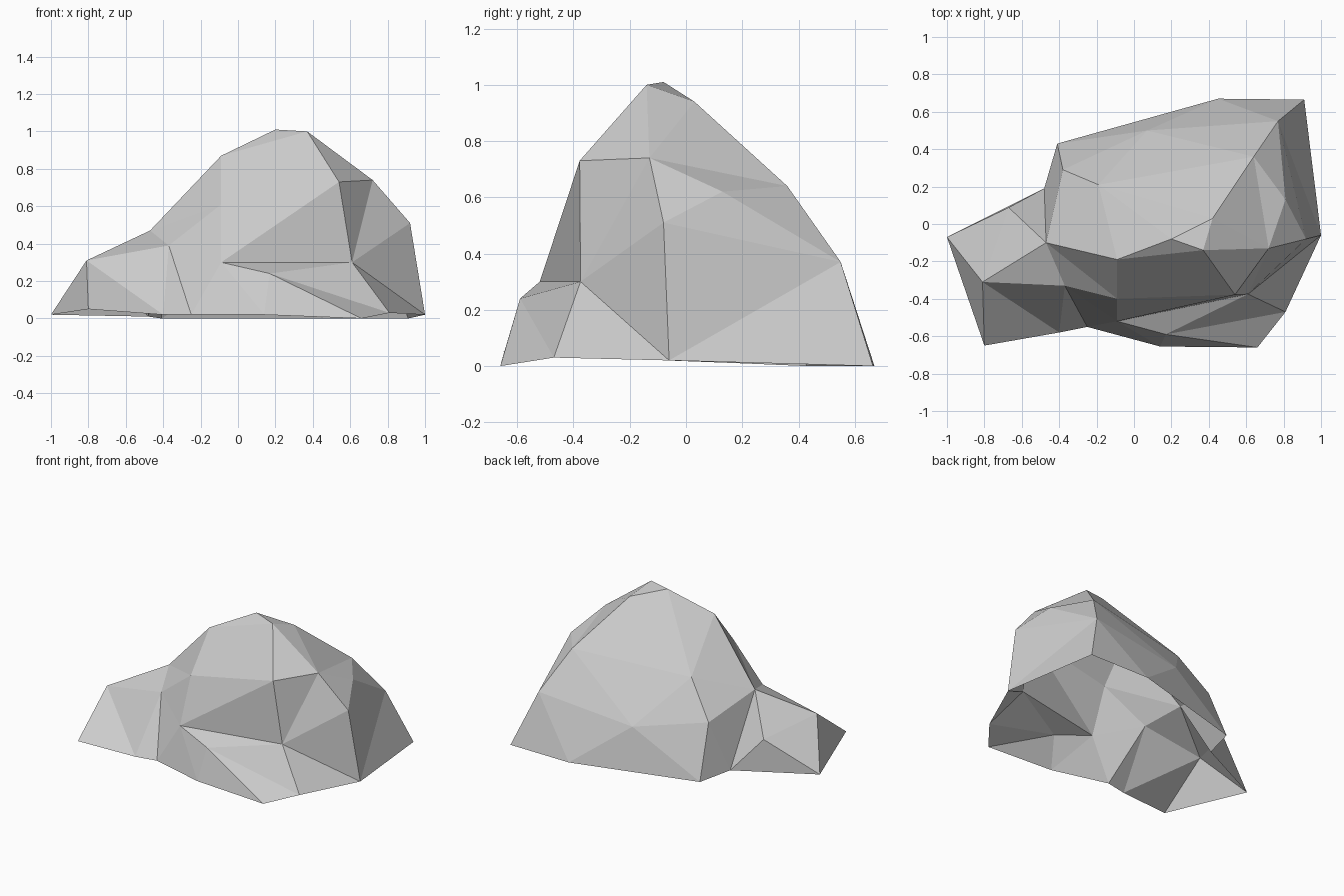
import bpy
from mathutils import Vector
from mathutils.geometry import delaunay_2d_cdt

if "Cube" in bpy.data.objects:
    bpy.data.objects.remove(bpy.data.objects["Cube"])

# Ground outline, counter-clockwise from the far left tip
outline = {
    "A": (-1, -.07, .02), "E": (-.80, -.65, .05), "F": (-.40, -.58, .02),
    "G": (-.25, -.55, .02), "e": (.14, -.655, .02), "d": (.66, -.66, 0),
    "c": (.81, -.47, .03), "b": (1, -.06, .02), "N": (.91, .665, 0),
    "M": (.45, .67, 0), "K": (-.41, .43, 0), "C": (-.48, .19, .01),
}
# Low shoulder on the left
shoulder = {
    "B": (-.67, .088, .24), "D": (-.81, -.31, .31),
    "H": (-.37, -.33, .39), "I": (-.47, -.10, .47),
}
# Summit and upper corners
summit = {
    "R": (.20, -.08, 1.01), "S": (.42, .03, .94), "T": (.37, -.14, 1.0),
    "U": (-.09, -.19, .87), "V": (.72, -.13, .74), "W": (.54, -.378, .73),
    "g": (-.09, -.40, .61), "Q": (-.19, .21, .60), "P": (.64, .36, .64),
}
# Lower flanks and the front ledge
flanks = {
    "J": (-.38, .29, .36), "L": (.07, .50, .29), "O": (.77, .55, .37),
    "Z": (.81, .13, .62), "a": (.92, -.08, .51),
    "X": (.61, -.375, .30), "Y": (-.09, -.52, .30), "f": (.17, -.59, .24),
}
corners = {**outline, **shoulder, **summit, **flanks}

# Creases, each string is a chain of corners
creases = [
    "AEFGedcbNMKCA",                        # ground line
    "ABC", "ADE", "BDI", "BIC", "DF", "DHF", "HIJC",   # shoulder
    "HG", "HY", "Hg", "Ig", "IU", "IQ", "GYe",          # front left
    "YgU", "YWX", "gW", "gT", "UTW", "YXf", "Yfe",      # front face
    "fd", "fc", "XcbX", "XVW", "XaV", "ab",             # ledge and right
    "URTSR", "TVS", "VPS", "VZP", "ZaO", "ZOP", "bON",  # summit to right
    "UQR", "QS", "QP", "QJK", "QLJ", "KLM", "LP", "LO", "MO",  # back
]

names = list(corners)
index = {name: i for i, name in enumerate(names)}
edges = {tuple(sorted((index[a], index[b])))
         for chain in creases for a, b in zip(chain, chain[1:])}
flat = [Vector(corners[n][:2]) for n in names]

# Facet the outline along the creases, then lift each corner to its height
verts, _, faces, origin, _, _ = delaunay_2d_cdt(flat, sorted(edges), [], 1, 1e-5)
lifted = [corners[names[o[0]]] if o else (v.x, v.y, .3)
          for v, o in zip(verts, origin)]

mesh = bpy.data.meshes.new("boulder")
mesh.from_pydata(lifted, [], faces)
mesh.update()
boulder = bpy.data.objects.new("boulder", mesh)
bpy.context.collection.objects.link(boulder)

stone = bpy.data.materials.new("light_grey_stone")
stone.diffuse_color = (.6, .6, .6, 1)
stone.use_nodes = True
stone.node_tree.nodes["Principled BSDF"].inputs["Base Color"].default_value = stone.diffuse_color
mesh.materials.append(stone)
